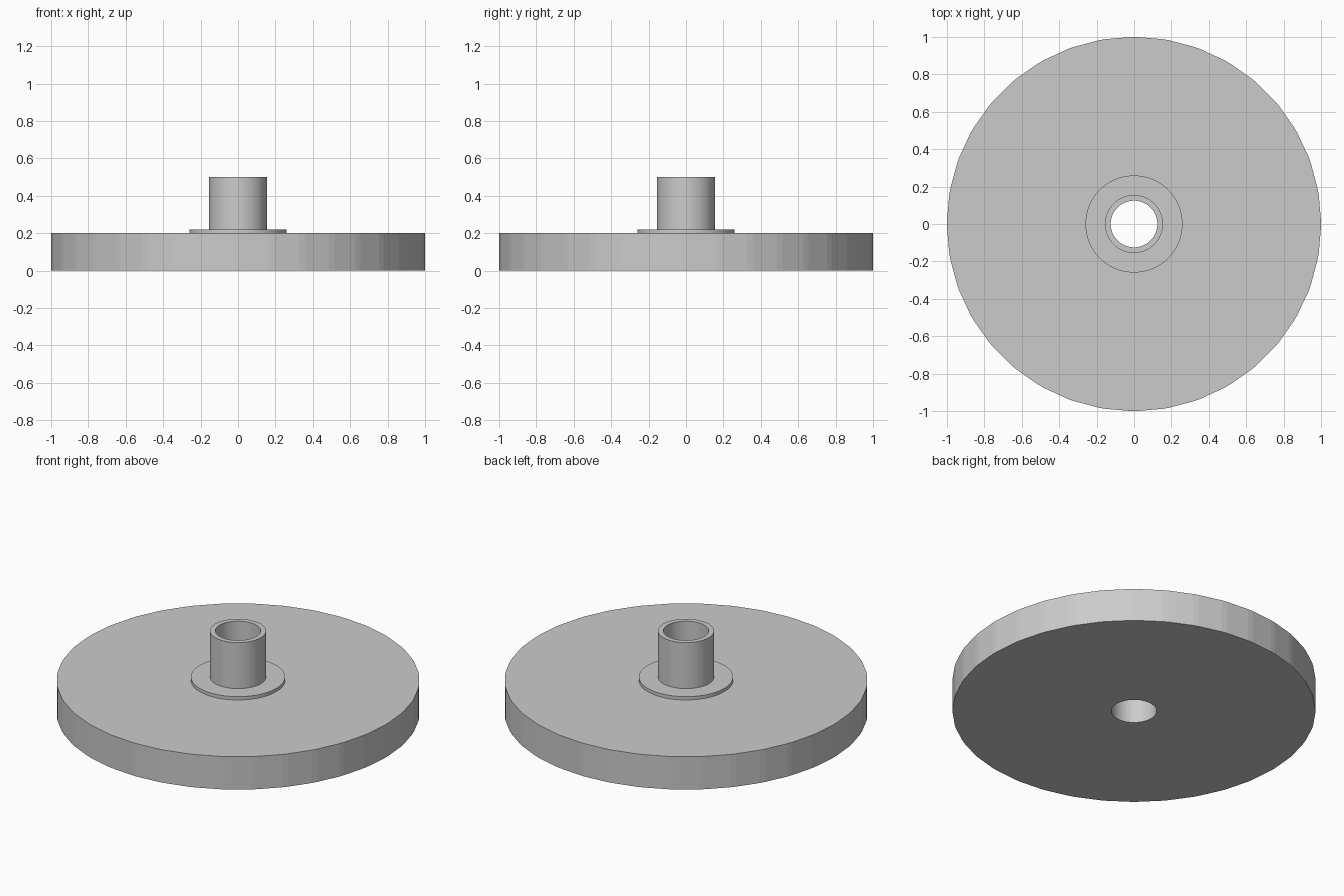
import bpy, bmesh, math

if "Cube" in bpy.data.objects:
    bpy.data.objects.remove(bpy.data.objects["Cube"])

grey = bpy.data.materials.new("plain grey")
grey.diffuse_color = (0.6, 0.6, 0.6, 1)
grey.use_nodes = True
grey.node_tree.nodes["Principled BSDF"].inputs["Base Color"].default_value = grey.diffuse_color

# 36 flats around the rim, each corner cut by a narrow facet
ANGLES = [math.radians(a * 10 + s) for a in range(36) for s in (-1, 1)]


def lathe(name, profile, smooth):
    """Spin an open (radius, height) profile around z."""
    bm = bmesh.new()
    rings = [[bm.verts.new((r * math.cos(a), r * math.sin(a), z)) for a in ANGLES]
             for r, z in profile]
    n = len(ANGLES)
    for low, high in zip(rings, rings[1:]):
        for i in range(n):
            j = (i + 1) % n
            bm.faces.new((low[i], low[j], high[j], high[i]))
    mesh = bpy.data.meshes.new(name)
    bm.to_mesh(mesh)
    bm.free()
    mesh.materials.append(grey)
    obj = bpy.data.objects.new(name, mesh)
    bpy.context.collection.objects.link(obj)
    if smooth:
        bpy.ops.object.select_all(action='DESELECT')
        obj.select_set(True)
        bpy.context.view_layer.objects.active = obj
        bpy.ops.object.shade_smooth_by_angle(angle=math.radians(30))
    return obj


BORE, TUBE, FLANGE = 0.125, 0.155, 0.26

# Faceted wheel disc: underside, rim and top up to the flange
lathe("wheel_disc", [(BORE, 0), (1, 0), (1, 0.2), (FLANGE, 0.2)], False)

# Hub: flange step, tube wall, tube lip and the bore right through the disc
lathe("hub", [(FLANGE, 0.2), (FLANGE, 0.22), (TUBE, 0.22), (TUBE, 0.5),
              (BORE, 0.5), (BORE, 0)], True)
